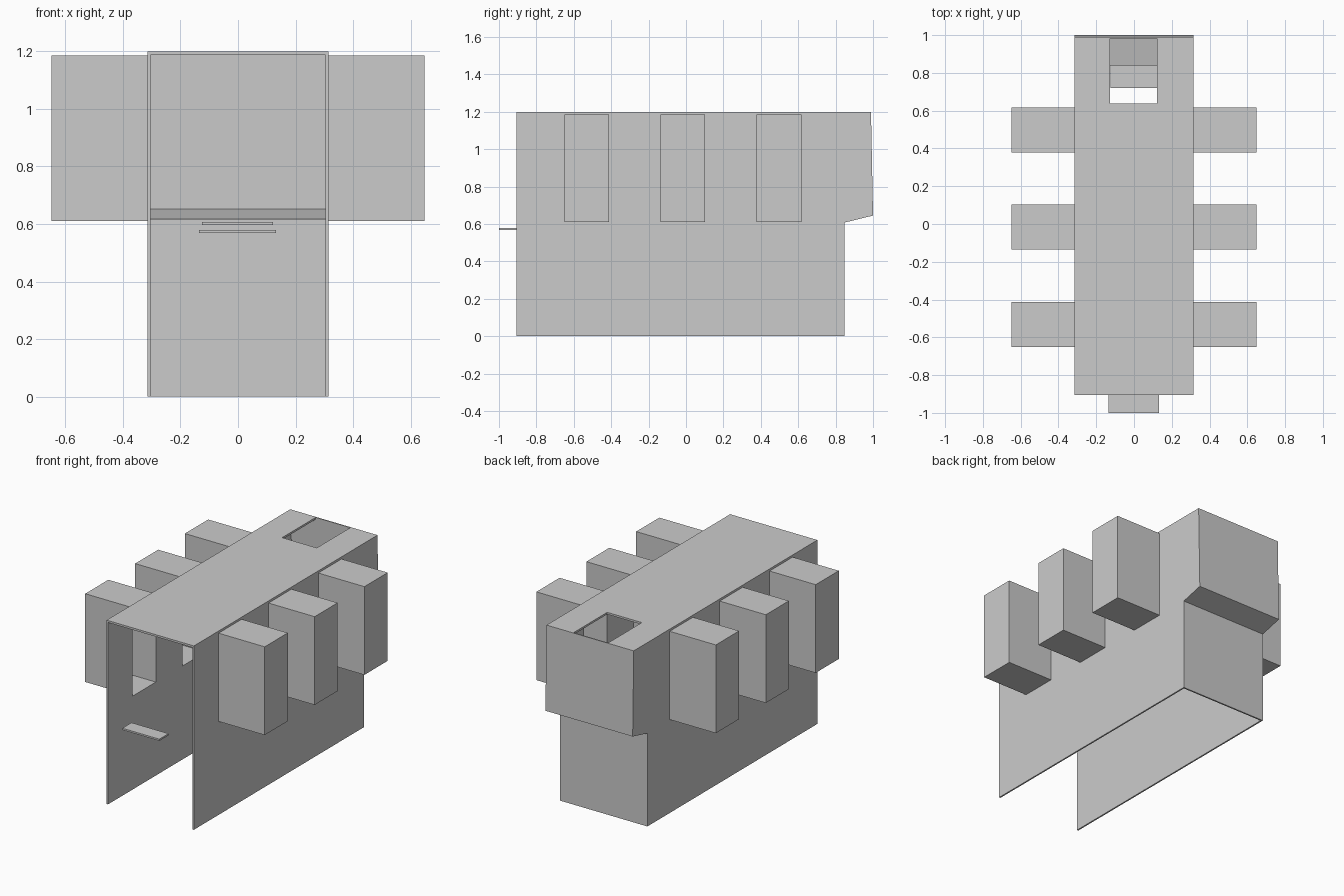
import bpy, bmesh

if "Cube" in bpy.data.objects:
    bpy.data.objects.remove(bpy.data.objects["Cube"])

def make_object(name, bm):
    bmesh.ops.recalc_face_normals(bm, faces=bm.faces)
    me = bpy.data.meshes.new(name)
    bm.to_mesh(me)
    bm.free()
    ob = bpy.data.objects.new(name, me)
    bpy.context.collection.objects.link(ob)
    return ob

def box(name, x, y, z, open_x=None):
    """Box from ranges; open_x removes the face lying at that x."""
    bm = bmesh.new()
    bmesh.ops.create_cube(bm, size=1)
    for v in bm.verts:
        v.co = [r[0] if c < 0 else r[1] for c, r in zip(v.co, (x, y, z))]
    bmesh.ops.recalc_face_normals(bm, faces=bm.faces)
    if open_x is not None:
        gone = [f for f in bm.faces if all(abs(v.co.x - open_x) < 1e-5 for v in f.verts)]
        bmesh.ops.delete(bm, geom=gone, context='FACES')
    return make_object(name, bm)

def extrude_profile(name, yz, x0, x1):
    bm = bmesh.new()
    f = bm.faces.new([bm.verts.new((x0, y, z)) for y, z in yz])
    r = bmesh.ops.extrude_face_region(bm, geom=[f])
    bmesh.ops.translate(bm, vec=(x1 - x0, 0, 0),
                        verts=[g for g in r['geom'] if isinstance(g, bmesh.types.BMVert)])
    return make_object(name, bm)

def cut(ob, cutter):
    m = ob.modifiers.new("opening", 'BOOLEAN')
    m.operation = 'DIFFERENCE'
    m.solver = 'EXACT'
    m.object = cutter
    cutter.hide_render = True
    cutter.hide_viewport = True
    cutter.display_type = 'WIRE'

IN, OUT, BAY = 0.305, 0.315, 0.648
TOP, CEIL, BAY_Z = 1.2, 1.187, 0.61
bays = [(-0.65, -0.412), (-0.135, 0.102), (0.378, 0.618)]

# Side walls with openings into hollow side bays
side = [(-0.905, 0), (0.845, 0), (0.845, BAY_Z), (0.995, 0.645), (0.986, CEIL), (-0.905, CEIL)]
for s, label in ((-1, "left"), (1, "right")):
    wall = extrude_profile(label + "_wall", side, s * IN, s * OUT)
    for i, y in enumerate(bays):
        cutter = box(f"{label}_bay_cutter_{i}", sorted((s * 0.25, s * 0.4)), y, (BAY_Z, CEIL - 0.001))
        cut(wall, cutter)
        box(f"{label}_bay_{i}", sorted((s * IN, s * BAY)), y, (BAY_Z, CEIL - 0.001), open_x=s * IN)

# Roof with a hatch at the back
roof = box("roof", (-OUT, OUT), (-0.905, 0.986), (CEIL, TOP))
cut(roof, box("hatch_cutter", (-0.127, 0.123), (0.637, 0.984), (1.1, 1.3)))

# Back panel: lower wall, sloping ledge, upper wall
extrude_profile("back_panel", [
    (0.848, 0), (0.848, BAY_Z - 0.002), (1.0, 0.645), (0.989, TOP),
    (0.982, TOP), (0.99, 0.652), (0.838, 0.617), (0.838, 0)], -OUT, OUT)

# Inner shelf under the hatch and front plate
box("back_shelf", (-0.125, 0.122), (0.72, 0.842), (0.597, 0.607))
box("front_plate", (-0.135, 0.132), (-1.0, -0.905), (0.568, 0.579))
